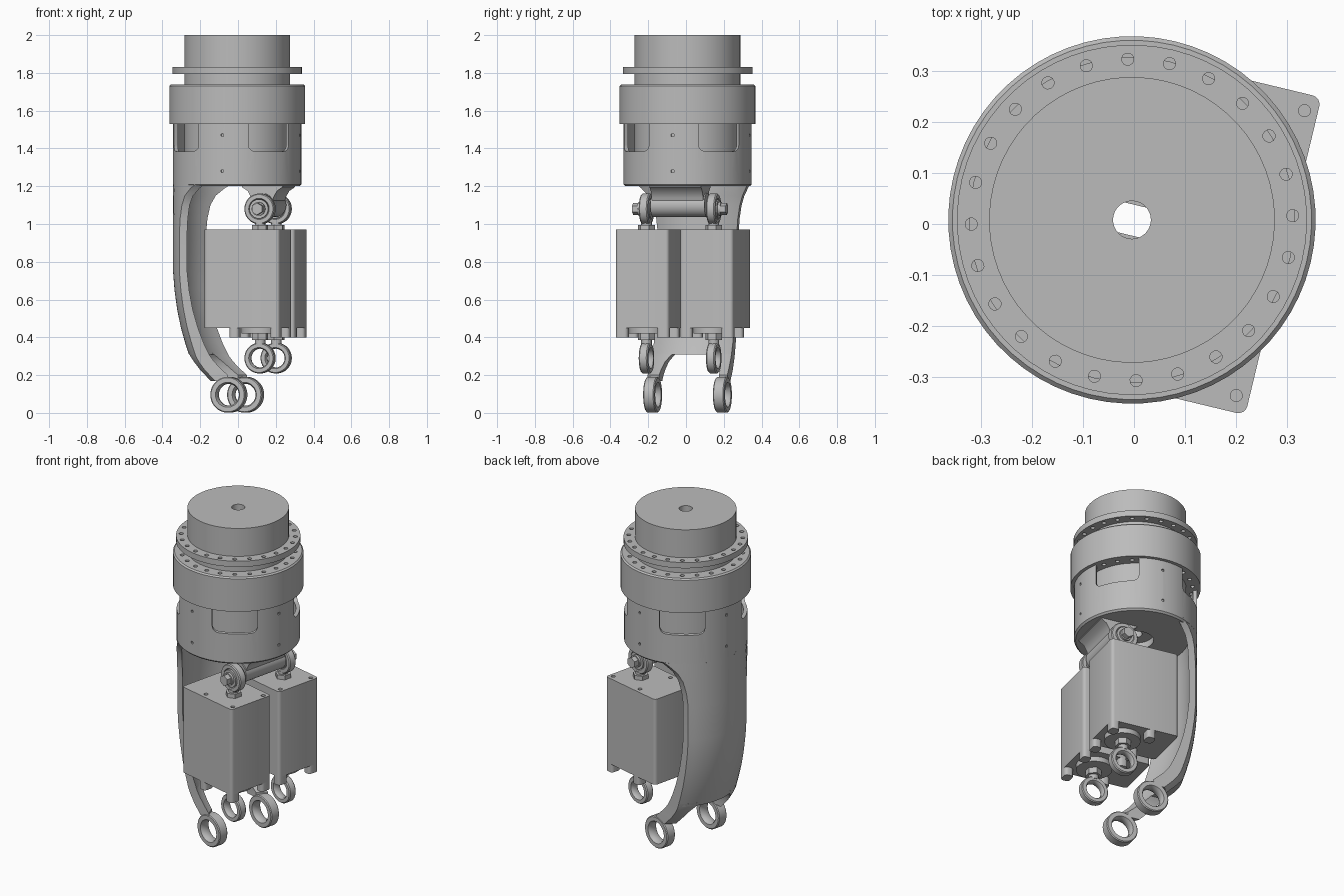
import bpy, bmesh, math
from mathutils import Matrix, Vector

if "Cube" in bpy.data.objects:
    bpy.data.objects.remove(bpy.data.objects["Cube"], do_unlink=True)

grey = bpy.data.materials.new("machined grey")
grey.use_nodes = True
grey.diffuse_color = (0.5, 0.5, 0.5, 1)
grey.node_tree.nodes["Principled BSDF"].inputs["Base Color"].default_value = (0.5, 0.5, 0.5, 1)

# The whole mechanism is turned slightly about its vertical axis
FRAME = Matrix.Translation((-0.004, 0.008, 0)) @ Matrix.Rotation(math.radians(-13.5), 4, "Z")
ROD_U, ROD_V = 0.168, 0.183


def finish(name, bm):
    bmesh.ops.recalc_face_normals(bm, faces=bm.faces)
    me = bpy.data.meshes.new(name)
    bm.to_mesh(me)
    bm.free()
    me.materials.append(grey)
    ob = bpy.data.objects.new(name, me)
    ob.matrix_world = FRAME
    bpy.context.collection.objects.link(ob)
    return ob


def select(ob):
    bpy.ops.object.select_all(action="DESELECT")
    ob.select_set(True)
    bpy.context.view_layer.objects.active = ob


def smooth(ob):
    select(ob)
    bpy.ops.object.shade_smooth_by_angle(angle=math.radians(35))
    return ob


def add_lathe(bm, profile, at=(0, 0, 0), axis="Z", n=48):
    """Closed (radius, height) profile turned round an axis."""
    turn = Matrix.Rotation(math.radians(-90), 4, "X") if axis == "Y" else Matrix()
    place = Matrix.Translation(at) @ turn
    rings = []
    for i in range(n):
        a = math.tau * i / n
        rings.append([bm.verts.new(place @ Vector((r * math.cos(a), r * math.sin(a), h)))
                      for r, h in profile])
    for i in range(n):
        p, q = rings[i], rings[(i + 1) % n]
        for j in range(len(profile)):
            k = (j + 1) % len(profile)
            bm.faces.new((p[j], p[k], q[k], q[j]))


def add_tube(bm, r, ri, h0, h1, at=(0, 0, 0), axis="Z", n=48):
    add_lathe(bm, [(r, h0), (r, h1), (ri, h1), (ri, h0)], at, axis, n)


def add_rod(bm, r, h0, h1, at=(0, 0, 0), axis="Z", n=16):
    turn = Matrix.Rotation(math.radians(-90), 4, "X") if axis == "Y" else Matrix()
    bmesh.ops.create_cone(bm, cap_ends=True, segments=n, radius1=r, radius2=r, depth=h1 - h0,
                          matrix=Matrix.Translation(at) @ turn @ Matrix.Translation((0, 0, (h0 + h1) / 2)))


def add_box(bm, lo, hi, bevel=0):
    lo, hi = Vector(lo), Vector(hi)
    m = Matrix.Translation((lo + hi) / 2) @ Matrix.Diagonal((*(hi - lo), 1))
    verts = bmesh.ops.create_cube(bm, size=1, matrix=m)["verts"]
    if bevel:
        edges = {e for v in verts for e in v.link_edges
                 if abs(e.verts[0].co.z - e.verts[1].co.z) > 1e-4}
        bmesh.ops.bevel(bm, geom=list(edges), offset=bevel, segments=4, affect="EDGES", profile=0.5)


def cut(ob, bm):
    cutter = finish("cutter", bm)
    cutter.hide_render = True
    mod = ob.modifiers.new("cut", "BOOLEAN")
    mod.operation, mod.solver, mod.object = "DIFFERENCE", "EXACT", cutter
    select(ob)
    bpy.ops.object.modifier_apply(modifier=mod.name)
    bpy.data.objects.remove(cutter, do_unlink=True)


def bolt_circle():
    bm = bmesh.new()
    for i in range(24):
        a = math.tau * i / 24
        add_rod(bm, 0.012, 1.5, 1.9, (0.315 * math.cos(a), 0.315 * math.sin(a), 0), n=12)
    return bm


# Central drive, bored through
bm = bmesh.new()
add_tube(bm, 0.28, 0.037, 1.24, 2.0, n=64)
smooth(finish("drive_core", bm))

# Drilled flange and collar
bm = bmesh.new()
add_tube(bm, 0.343, 0.27, 1.795, 1.83, n=64)
flange = finish("bolt_flange", bm)
cut(flange, bolt_circle())
smooth(flange)
bm = bmesh.new()
add_lathe(bm, [(0.36, 1.53), (0.36, 1.73), (0.352, 1.738), (0.27, 1.738), (0.27, 1.53)], n=64)
collar = finish("collar", bm)
cut(collar, bolt_circle())
smooth(collar)

# Hollow housing with four rounded windows and small screw holes
bm = bmesh.new()
add_lathe(bm, [(0.1, 1.2), (0.33, 1.2), (0.34, 1.21), (0.34, 1.53),
               (0.318, 1.53), (0.318, 1.24), (0.1, 1.24)], n=64)
housing = finish("housing", bm)
bm = bmesh.new()
for k in range(4):
    part = bmesh.new()
    add_box(part, (-0.125, -0.3, 1.385), (0.125, 0.3, 1.7))
    low = [e for e in part.edges if all(v.co.z < 1.4 for v in e.verts)
           and abs(e.verts[0].co.x - e.verts[1].co.x) < 1e-4]
    bmesh.ops.bevel(part, geom=low, offset=0.035, segments=5, affect="EDGES", profile=0.5)
    part.transform(Matrix.Rotation(math.radians(45 + 90 * k), 4, "Z") @ Matrix.Translation((0, 0.45 - 0.02, 0)))
    me = bpy.data.meshes.new("window")
    part.to_mesh(me)
    part.free()
    bm.from_mesh(me)
    bpy.data.meshes.remove(me)
cut(housing, bm)
bm = bmesh.new()
for z in (1.28, 1.47):
    add_rod(bm, 0.008, -0.4, -0.33, (0, 0, z), "Y", 10)
    add_rod(bm, 0.008, 0.33, 0.4, (0, 0, z), "Y", 10)
    for s in (-1, 1):
        add_box(bm, (s * 0.365 - 0.035, -0.007, z - 0.007), (s * 0.365 + 0.035, 0.007, z + 0.007))
cut(housing, bm)
smooth(housing)


# Curved support arm, lofted from arc sections: (height, inward shift, thickness, inner v, outer v)
def loft(name, stations, side=1, cols=16):
    bm = bmesh.new()
    rings = []
    for z, d, t, va, vb in stations:
        vs = [va + (vb - va) * i / cols for i in range(cols + 1)]
        outer = [(-math.sqrt(0.34 ** 2 - v * v) + d, v * side, z) for v in vs]
        inner = [(u + t, v, z) for u, v, z in reversed(outer)]
        rings.append([bm.verts.new(p) for p in outer + inner])
    for p, q in zip(rings, rings[1:]):
        for j in range(len(p)):
            k = (j + 1) % len(p)
            bm.faces.new((p[j], p[k], q[k], q[j]))
    bm.faces.new(rings[0])
    bm.faces.new(rings[-1])
    return smooth(finish(name, bm))


shell = [(1.22, 0, 0.05, 0.31), (1.19, 0, 0.05, 0.285), (1.15, 0, 0.045, 0.256),
         (1.1, 0, 0.042, 0.236), (1.03, 0, 0.042, 0.222), (0.95, 0, 0.042, 0.215),
         (0.75, 0, 0.042, 0.215), (0.65, 0.008, 0.045, 0.215), (0.55, 0.022, 0.05, 0.215),
         (0.45, 0.043, 0.058, 0.215), (0.37, 0.066, 0.066, 0.215), (0.31, 0.086, 0.076, 0.215)]
loft("support_arm", [(z, d, t, -w, w) for z, d, t, w in shell])
legs = [(0.33, 0.079, 0.072, 0.1, 0.215), (0.3, 0.09, 0.078, 0.13, 0.215),
        (0.27, 0.106, 0.085, 0.15, 0.215), (0.23, 0.135, 0.095, 0.16, 0.216),
        (0.2, 0.163, 0.1, 0.163, 0.217), (0.17, 0.192, 0.07, 0.163, 0.217)]

for s, side in ((-1, "right"), (1, "left")):
    # Lower legs and their eyes
    loft(side + "_arm_leg", legs, s, 6)
    bm = bmesh.new()
    add_lathe(bm, [(0.09, -0.03), (0.095, -0.025), (0.095, 0.025), (0.09, 0.03),
                   (0.066, 0.03), (0.058, 0.015), (0.058, -0.015), (0.066, -0.03)],
              (0, s * 0.19, 0.096), "Y")
    smooth(finish(side + "_arm_eye", bm))

    # Actuator body with screw holes in its top
    v0, v1 = sorted((s * 0.03, s * 0.32))
    corners = [(u, v) for u in (0.057, 0.279) for v in (v0 + 0.033, v1 - 0.033)]
    bm = bmesh.new()
    add_box(bm, (-0.105, v0, 0.45), (0.305, v1, 0.97), 0.018)
    body = finish(side + "_actuator", bm)
    bm = bmesh.new()
    for u, v in corners:
        add_rod(bm, 0.012, 0.95, 1.0, (u, v, 0), n=12)
    cut(body, bm)
    smooth(body)

    # Corner feet and centre boss underneath
    bm = bmesh.new()
    for u, v in corners:
        add_box(bm, (u - 0.026, v - 0.033, 0.4), (u + 0.026, v + 0.033, 0.452), 0.018)
    add_rod(bm, 0.1, 0.42, 0.452, (ROD_U, s * 0.175, 0), n=32)
    smooth(finish(side + "_actuator_feet", bm))

    # Rod ends above and below
    for z, where, base, d in ((1.08, "upper", 0.97, -1), (0.29, "lower", 0.43, 1)):
        bm = bmesh.new()
        at = (ROD_U, s * ROD_V, z)
        add_lathe(bm, [(0.076, -0.024), (0.081, -0.018), (0.081, 0.018), (0.076, 0.024),
                       (0.056, 0.024), (0.05, 0.015), (0.05, -0.015), (0.056, -0.024)], at, "Y")
        h0, h1 = sorted((base, z + d * 0.068))
        add_rod(bm, 0.028, h0, h1, (ROD_U, s * ROD_V, 0), n=20)
        n0, n1 = sorted((base, base - d * 0.025)) if d < 0 else (0.385, 0.42)
        add_rod(bm, 0.045, n0, n1, (ROD_U, s * ROD_V, 0), n=6)
        smooth(finish(f"{side}_{where}_rod_end", bm))

    # Pivot bolt through the upper rod end
    bm = bmesh.new()
    for r, a, b, n in ((0.051, 0.155, 0.212, 24), (0.036, 0.21, 0.225, 24), (0.032, 0.225, 0.255, 6)):
        h0, h1 = sorted((s * a, s * b))
        add_rod(bm, r, h0, h1, (ROD_U, 0, 1.08), "Y", n)
    smooth(finish(side + "_pivot_bolt", bm))

# Hanger barrel and its flared web under the housing
bm = bmesh.new()
add_rod(bm, 0.064, -0.147, 0.147, (ROD_U, 0, 1.1), "Y", 32)
smooth(finish("hanger_barrel", bm))
bm = bmesh.new()
web = [(0.055, 1.21), (0.06, 1.195), (0.09, 1.175), (0.108, 1.14), (0.115, 1.09),
       (0.22, 1.09), (0.23, 1.14), (0.25, 1.175), (0.28, 1.195), (0.285, 1.21)]
face = bm.faces.new([bm.verts.new((u, -0.14, z)) for u, z in web])
ext = bmesh.ops.extrude_face_region(bm, geom=[face])["geom"]
bmesh.ops.translate(bm, vec=(0, 0.28, 0), verts=[g for g in ext if isinstance(g, bmesh.types.BMVert)])
smooth(finish("hanger_web", bm))
